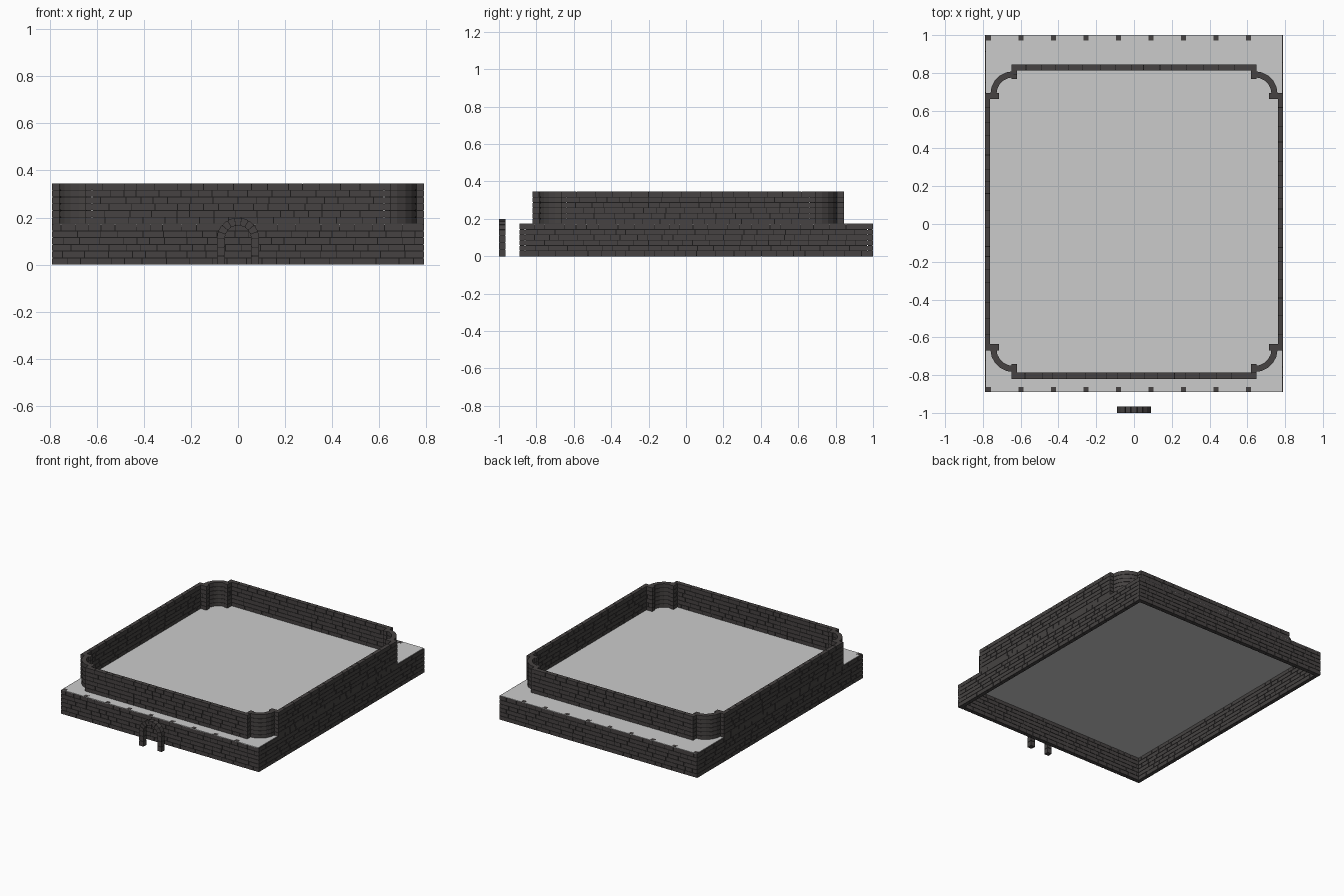
import bpy, bmesh, math, random
from mathutils import Vector, Matrix

if "Cube" in bpy.data.objects:
    bpy.data.objects.remove(bpy.data.objects["Cube"])

random.seed(4)

def material(name, rgb):
    m = bpy.data.materials.new(name)
    m.diffuse_color = (*rgb, 1)
    m.use_nodes = True
    m.node_tree.nodes["Principled BSDF"].inputs["Base Color"].default_value = m.diffuse_color
    return m

BRICK = material("dark_brick", (0.061, 0.055, 0.054))
MORTAR = material("black_mortar", (0.012, 0.011, 0.011))
SLAB = material("light_grey_slab", (0.6, 0.6, 0.6))

def finish(name, bm, mats):
    me = bpy.data.meshes.new(name)
    bm.normal_update()
    bm.to_mesh(me)
    bm.free()
    for m in mats:
        me.materials.append(m)
    ob = bpy.data.objects.new(name, me)
    bpy.context.collection.objects.link(ob)
    return ob

def box(bm, frame, lo, hi, mat):
    """Axis box lo..hi placed by the matrix frame."""
    lo, hi = Vector(lo), Vector(hi)
    size = hi - lo
    m = frame @ Matrix.Translation((lo + hi) / 2) @ Matrix.Diagonal((*size, 1))
    for v in bmesh.ops.create_cube(bm, size=1, matrix=m)["verts"]:
        for f in v.link_faces:
            f.material_index = mat

def wall(bm, p, q, thick, z0, z1, rows=6, gap=0.0035):
    """Mortar core with staggered bricks from p to q (centre line)."""
    p, q = Vector((*p, 0)), Vector((*q, 0))
    d = q - p
    length = d.length
    frame = Matrix.Translation(p) @ Matrix.Rotation(math.atan2(d.y, d.x), 4, 'Z')
    t = thick / 2
    box(bm, frame, (0.001, -t + 0.0025, z0 + 0.0005), (length - 0.001, t - 0.0025, z1 - 0.002), 1)
    h = (z1 - z0) / rows
    for r in range(rows):
        s = 0.0
        first = r % 2 == 1
        while s < length - 1e-5:
            w = random.uniform(0.05, 0.11) * (0.5 if first else 1)
            first = False
            e = s + w
            if length - e < 0.03:
                e = length
            a = s + (gap / 2 if s > 0 else 0)
            b = e - (gap / 2 if e < length else 0)
            za = z0 + r * h + (gap / 2 if r else 0)
            zb = z0 + (r + 1) * h - (gap / 2 if r < rows - 1 else 0)
            box(bm, frame, (a, -t, za), (b, t, zb), 0)
            s = e

ID = Matrix.Identity(4)
TOP = 0.172

# lower walls
lower = {
    "lower_front_wall": ((-0.79, -0.875), (0.79, -0.875)),
    "lower_back_wall": ((-0.79, 0.985), (0.79, 0.985)),
    "lower_left_wall": ((-0.776, -0.86), (-0.776, 0.97)),
    "lower_right_wall": ((0.776, -0.86), (0.776, 0.97)),
}
for name, (p, q) in lower.items():
    bm = bmesh.new()
    wall(bm, p, q, 0.03 if "front" in name or "back" in name else 0.028, 0, TOP)
    # stones that just break through the slab
    if "front" in name or "back" in name:
        for i in range(9):
            x = -0.77 + i * 0.172
            box(bm, ID, (x - 0.014, p[1] - 0.014, 0.16), (x + 0.014, p[1] + 0.012, 0.1755), 0)
    finish(name, bm, [BRICK, MORTAR])

# floor slab covering the lower walls
bm = bmesh.new()
box(bm, ID, (-0.784, -0.89, 0.170), (0.784, 1.0, 0.1745), 0)
finish("floor_slab", bm, [SLAB])

# upper walls, symmetric about y = CY
CY, Z1 = 0.0125, 0.345
for name, s in (("front", -1), ("back", 1)):
    bm = bmesh.new()
    wall(bm, (-0.62, CY + s * 0.816), (0.62, CY + s * 0.816), 0.032, TOP, Z1)
    finish("upper_%s_wall" % name, bm, [BRICK, MORTAR])
for name, s in (("left", -1), ("right", 1)):
    bm = bmesh.new()
    wall(bm, (s * 0.776, CY - 0.65), (s * 0.776, CY + 0.65), 0.028, TOP, Z1)
    finish("upper_%s_wall" % name, bm, [BRICK, MORTAR])

# rounded corner turrets with a short return at each end
for sx in (-1, 1):
    for sy in (-1, 1):
        bm = bmesh.new()
        pt = lambda x, y: (sx * x, CY + sy * y)
        wall(bm, pt(0.634, 0.755), pt(0.634, 0.832), 0.028, TOP, Z1)
        wall(bm, pt(0.715, 0.665), pt(0.79, 0.665), 0.032, TOP, Z1)
        n, r = 5, 0.104
        arc = []
        for i in range(n + 1):
            a = math.pi / 2 * i / n
            arc.append(pt(0.64 + r * math.cos(a), 0.676 + r * math.sin(a)))
        for a, b in zip(arc, arc[1:]):
            d = (Vector(b) - Vector(a)) * 0.1
            wall(bm, Vector(a) - d, Vector(b) + d, 0.032, TOP, Z1)
        finish("corner_%s_%s" % ("left" if sx < 0 else "right", "front" if sy < 0 else "back"),
               bm, [BRICK, MORTAR])

# free-standing door arch: stacked jamb stones and a ring of wedge stones
def prism(bm, outline, y0, y1, mat):
    a = [bm.verts.new((x, y0, z)) for x, z in outline]
    b = [bm.verts.new((x, y1, z)) for x, z in outline]
    k = len(a)
    faces = [bm.faces.new(a), bm.faces.new(b[::-1])]
    for i in range(k):
        j = (i + 1) % k
        faces.append(bm.faces.new((a[j], a[i], b[i], b[j])))
    for f in faces:
        f.material_index = mat

bm = bmesh.new()
SPRING, RO, RI, G = 0.11, 0.09, 0.056, 0.0015
for s in (-1, 1):
    x0, x1 = sorted((s * RI, s * RO))
    box(bm, ID, (x0 + 0.0025, -0.9975, 0.0005), (x1 - 0.0025, -0.9675, SPRING), 1)
    for k in range(3):
        box(bm, ID, (x0, -1.0, k * SPRING / 3 + (G if k else 0)),
            (x1, -0.965, (k + 1) * SPRING / 3 - G), 0)
ring = lambda r, a: (r * math.cos(a), SPRING + r * math.sin(a))
N = 9
for i in range(N):
    a, b = math.pi * i / N, math.pi * (i + 1) / N
    prism(bm, [ring(RI + 0.0025, a), ring(RO - 0.0025, a), ring(RO - 0.0025, b), ring(RI + 0.0025, b)],
          -0.9975, -0.9675, 1)
    e = 0.02
    prism(bm, [ring(RI, a + e), ring(RO, a + e), ring(RO, b - e), ring(RI, b - e)], -1.0, -0.965, 0)
bmesh.ops.recalc_face_normals(bm, faces=bm.faces[:])
finish("door_arch", bm, [BRICK, MORTAR])
